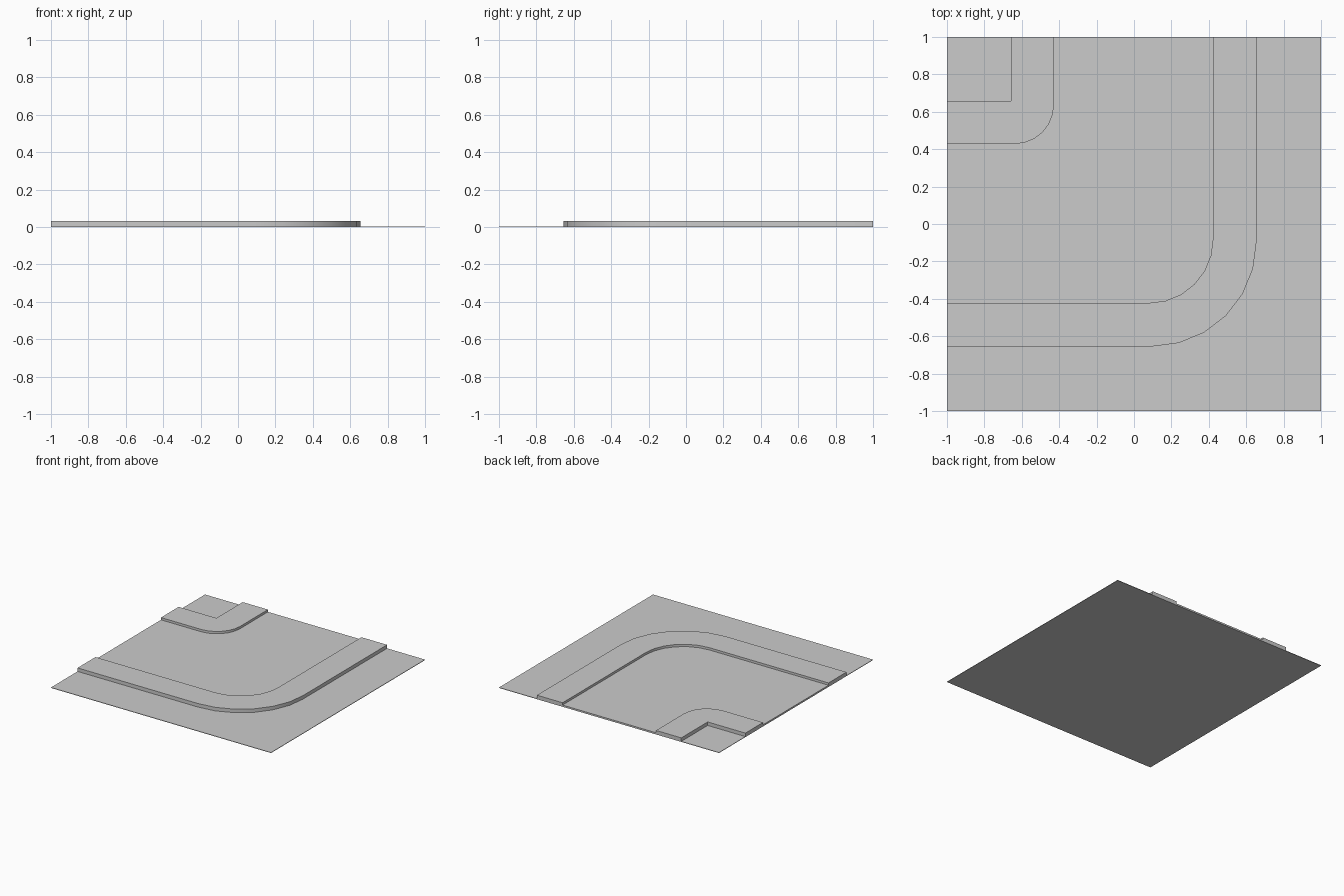
import bpy
import bmesh
import math

cube = bpy.data.objects.get("Cube")
if cube:
    bpy.data.objects.remove(cube, do_unlink=True)

# One plain grey for every part
grey = bpy.data.materials.new("plain_grey")
grey.use_nodes = True
COLOUR = (0.6, 0.6, 0.6, 1)
grey.diffuse_color = COLOUR
grey.node_tree.nodes["Principled BSDF"].inputs["Base Color"].default_value = COLOUR

GROUND, ROAD, KERB = 0.004, 0.014, 0.033


def bend(reach, radius, steps=6):
    """Path from the left edge, round the corner, to the back edge."""
    cx, cy = reach - radius, radius - reach
    path = [(-1, -reach)]
    if radius == 0:
        path.append((reach, -reach))
    else:
        for i in range(steps + 1):
            a = math.pi / 2 * (i / steps - 1)
            path.append((cx + radius * math.cos(a), cy + radius * math.sin(a)))
    return path + [(reach, 1)]


def slab(name, outline, bottom, top):
    """Extrude a flat outline into a closed slab."""
    bm = bmesh.new()
    base = bm.faces.new([bm.verts.new((x, y, bottom)) for x, y in outline])
    res = bmesh.ops.extrude_face_region(bm, geom=[base], use_keep_orig=True)
    for v in res["geom"]:
        if isinstance(v, bmesh.types.BMVert):
            v.co.z = top
    bmesh.ops.recalc_face_normals(bm, faces=bm.faces[:])
    mesh = bpy.data.meshes.new(name)
    bm.to_mesh(mesh)
    bm.free()
    mesh.materials.append(grey)
    obj = bpy.data.objects.new(name, mesh)
    bpy.context.collection.objects.link(obj)
    bpy.ops.object.select_all(action="DESELECT")
    obj.select_set(True)
    bpy.context.view_layer.objects.active = obj
    bpy.ops.object.shade_smooth_by_angle(angle=math.radians(30))
    return obj


# Edges of the bands, from the outside of the turn inwards
outer_edge = bend(0.655, 0.56)
road_outer = bend(0.422, 0.34)
road_inner = bend(-0.428, 0.21)
inner_edge = bend(-0.657, 0)

# Ground tile, pavements and road
slab("ground", [(-1, -1), (1, -1), (1, 1), (-1, 1)], 0, GROUND)
slab("outer_pavement", outer_edge + road_outer[::-1], GROUND, KERB)
slab("road", road_outer + road_inner[::-1], GROUND, ROAD)
slab("inner_pavement", road_inner + inner_edge[::-1], GROUND, KERB)
